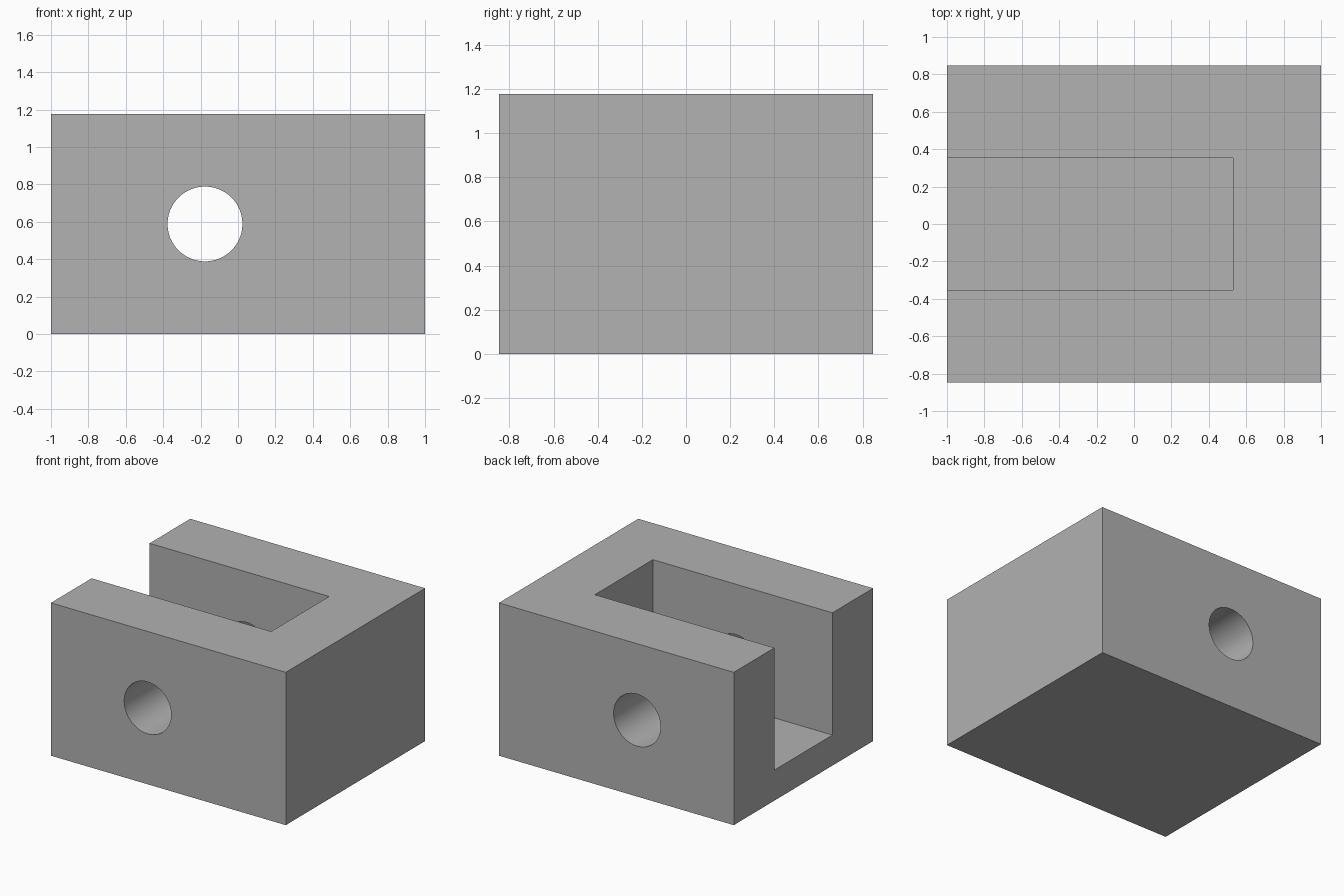
import bpy
from math import radians

cube = bpy.data.objects.get("Cube")
if cube:
    bpy.data.objects.remove(cube, do_unlink=True)

U = 2 / 17                       # design unit: the block is 17 units long
LENGTH, DEPTH, HEIGHT = 17 * U, 14.4 * U, 10 * U
SLOT_LENGTH, SLOT_WIDTH, FLOOR = 13 * U, 6 * U, 2 * U
HOLE_RADIUS, HOLE_X, HOLE_Z = 1.7 * U, -1.5 * U, 5 * U
EXTRA = 0.2                      # how far cutters reach outside the block


def box(name, low, high):
    centre = [(a + b) / 2 for a, b in zip(low, high)]
    bpy.ops.mesh.primitive_cube_add(size=1, location=centre)
    ob = bpy.context.object
    ob.name = name
    ob.scale = [b - a for a, b in zip(low, high)]
    bpy.ops.object.transform_apply(location=True, rotation=True, scale=True)
    return ob


def cut(target, cutter):
    cutter.hide_render = True
    mod = target.modifiers.new(cutter.name, 'BOOLEAN')
    mod.operation = 'DIFFERENCE'
    mod.solver = 'EXACT'
    mod.object = cutter
    bpy.ops.object.select_all(action='DESELECT')
    target.select_set(True)
    bpy.context.view_layer.objects.active = target
    bpy.ops.object.modifier_apply(modifier=mod.name)
    bpy.data.objects.remove(cutter, do_unlink=True)


# Solid block
block = box("slotted_block", (-LENGTH / 2, -DEPTH / 2, 0),
            (LENGTH / 2, DEPTH / 2, HEIGHT))

grey = bpy.data.materials.new("plain grey")
grey.use_nodes = True
colour = (0.445, 0.445, 0.445, 1)
grey.diffuse_color = colour
grey.node_tree.nodes["Principled BSDF"].inputs["Base Color"].default_value = colour
block.data.materials.append(grey)

# Slot, open at the top and at the -x end
slot = box("slot_cutter", (-LENGTH / 2 - EXTRA, -SLOT_WIDTH / 2, FLOOR),
           (-LENGTH / 2 + SLOT_LENGTH, SLOT_WIDTH / 2, HEIGHT + EXTRA))
slot.data.materials.append(grey)
cut(block, slot)

# Round cross hole through both side walls
bpy.ops.mesh.primitive_cylinder_add(vertices=96, radius=HOLE_RADIUS,
                                    depth=DEPTH + 2 * EXTRA,
                                    location=(HOLE_X, 0, HOLE_Z),
                                    rotation=(radians(90), 0, 0))
hole = bpy.context.object
hole.name = "hole_cutter"
hole.data.materials.append(grey)
cut(block, hole)

# Smooth hole walls, sharp block edges
bpy.ops.object.shade_smooth_by_angle(angle=radians(30))
